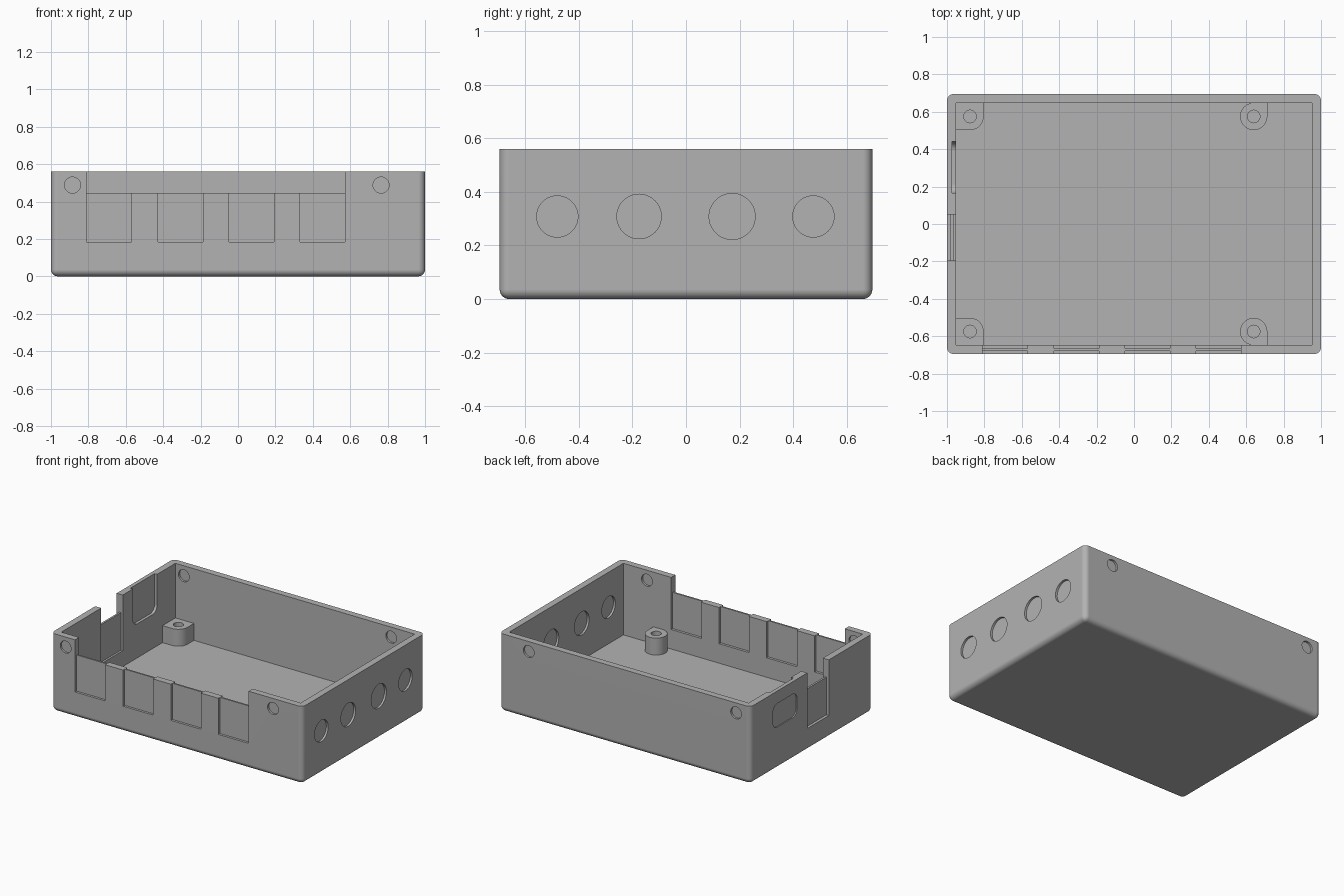
import bpy, bmesh, math
from mathutils import Matrix

if "Cube" in bpy.data.objects:
    bpy.data.objects.remove(bpy.data.objects["Cube"])

grey = bpy.data.materials.new("grey plastic")
grey.diffuse_color = (0.45, 0.45, 0.45, 1)
grey.use_nodes = True
grey.node_tree.nodes["Principled BSDF"].inputs["Base Color"].default_value = grey.diffuse_color

W, D, H = 1.0, 0.695, 0.56        # half width, half depth, height
IX, IY, FLOOR = 0.952, 0.648, 0.045


def make(name, bm):
    bmesh.ops.recalc_face_normals(bm, faces=bm.faces)
    me = bpy.data.meshes.new(name)
    bm.to_mesh(me)
    bm.free()
    ob = bpy.data.objects.new(name, me)
    bpy.context.collection.objects.link(ob)
    me.materials.append(grey)
    return ob


def box_bm(x0, x1, y0, y1, z0, z1):
    bm = bmesh.new()
    bmesh.ops.create_cube(bm, size=1, matrix=Matrix.LocRotScale(
        ((x0 + x1) / 2, (y0 + y1) / 2, (z0 + z1) / 2), None, (x1 - x0, y1 - y0, z1 - z0)))
    return bm


def box(*b):
    return make("cutter", box_bm(*b))


def rod(loc, r, depth, axis, seg=32):
    rot = {'X': Matrix.Rotation(math.pi / 2, 4, 'Y'),
           'Y': Matrix.Rotation(math.pi / 2, 4, 'X'), 'Z': Matrix()}[axis]
    bm = bmesh.new()
    bmesh.ops.create_cone(bm, cap_ends=True, segments=seg, radius1=r, radius2=r,
                          depth=depth, matrix=Matrix.Translation(loc) @ rot)
    return make("cutter", bm)


def cut(ob, cutter):
    bpy.context.view_layer.objects.active = ob
    m = ob.modifiers.new("cut", 'BOOLEAN')
    m.operation, m.solver, m.object = 'DIFFERENCE', 'EXACT', cutter
    bpy.ops.object.modifier_apply(modifier=m.name)
    bpy.data.objects.remove(cutter, do_unlink=True)


def smooth(ob):
    bpy.ops.object.select_all(action='DESELECT')
    ob.select_set(True)
    bpy.context.view_layer.objects.active = ob
    bpy.ops.object.shade_smooth_by_angle(angle=math.radians(32))
    m = ob.modifiers.new("weighted normals", 'WEIGHTED_NORMAL')
    m.keep_sharp = True


# Case body: rounded vertical and bottom edges, hollow and open at the top
bm = box_bm(-W, W, -D, D, 0, H)
edges = [e for e in bm.edges if not all(v.co.z > H - 0.01 for v in e.verts)]
bmesh.ops.bevel(bm, geom=edges, offset=0.036, segments=6, profile=0.5, affect='EDGES')
case = make("case_body", bm)
cut(case, box(-IX, IX, -IY, IY, FLOOR, 1))

# Front opening with four thin knock-out panels below it
cut(case, box(-0.81, 0.572, -0.8, -0.6, 0.445, 1))
for x in (-0.81, -0.428, -0.048, 0.332):
    cut(case, box(x, x + 0.24, -0.8, -0.678, 0.185, 0.7))
    cut(case, box(x, x + 0.24, -0.666, -0.6, 0.185, 0.7))

# Left opening with one thin panel
cut(case, box(-1.1, -0.9, -0.195, 0.05, 0.43, 1))
cut(case, box(-1.1, -0.98, -0.195, 0.05, 0.16, 0.7))
cut(case, box(-0.966, -0.9, -0.195, 0.05, 0.16, 0.7))


# Left wall: round-cornered pocket inside and a shallow one outside
def rounded_cutter(x0, x1, y0, y1, z0, z1, r):
    bm = box_bm(x0, x1, y0, y1, z0, z1)
    es = [e for e in bm.edges if abs(e.verts[0].co.x - e.verts[1].co.x) > 0.01]
    bmesh.ops.bevel(bm, geom=es, offset=r, segments=5, profile=0.5, affect='EDGES')
    return make("cutter", bm)


cut(case, rounded_cutter(-0.972, -0.9, 0.165, 0.44, 0.29, 0.75, 0.05))
cut(case, rounded_cutter(-1.1, -0.992, 0.165, 0.44, 0.30, 0.47, 0.05))

# Right wall: round cable knock-outs recessed on both sides
for y, r in ((-0.48, 0.077), (-0.175, 0.083), (0.172, 0.086), (0.475, 0.077)):
    cut(case, rod((W + 0.085, y, 0.308), r, 0.2, 'X', 40))
    cut(case, rod((IX - 0.085, y, 0.308), r, 0.2, 'X', 40))

# Screw dimples on both faces of the front and back walls
for x in (-0.885, 0.765):
    for s in (-1, 1):
        cut(case, rod((x, s * (D + 0.085), 0.488), 0.043, 0.2, 'Y', 28))
        cut(case, rod((x, s * (IY - 0.085), 0.488), 0.043, 0.2, 'Y', 28))
smooth(case)

# Screw posts tied into the walls
R, PY, TOP = 0.073, 0.575, 0.167
for side, px, sweep in (("left", -0.877, 90), ("right", 0.64, 270)):
    for place, s in (("front", -1), ("back", 1)):
        pts = [(px + R, IY + 0.01)]
        n = sweep // 10
        for i in range(n + 1):
            a = -math.radians(sweep * i / n)
            pts.append((px + R * math.cos(a), PY + R * math.sin(a)))
        if side == "left":
            pts += [(-IX - 0.01, PY - R), (-IX - 0.01, IY + 0.01)]
        else:
            pts.append((px, IY + 0.01))
        bm = bmesh.new()
        f = bm.faces.new([bm.verts.new((x, s * y, FLOOR - 0.01)) for x, y in pts])
        up = bmesh.ops.extrude_face_region(bm, geom=[f])['geom']
        bmesh.ops.translate(bm, vec=(0, 0, TOP - FLOOR + 0.01),
                            verts=[v for v in up if isinstance(v, bmesh.types.BMVert)])
        post = make(f"{side}_{place}_screw_post", bm)
        cut(post, rod((px, s * PY, TOP), 0.034, 0.2, 'Z', 16))
        smooth(post)
